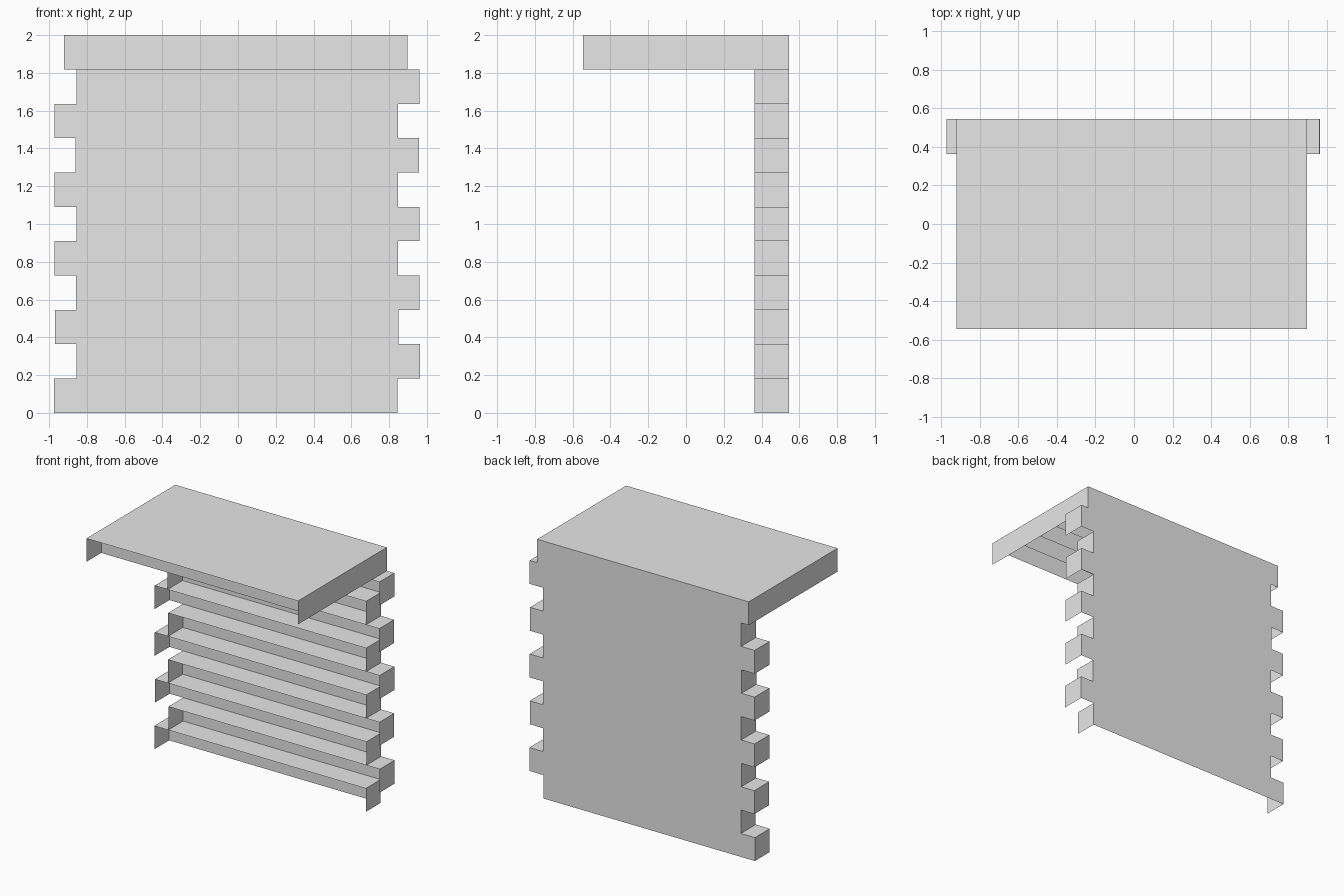
import bpy, bmesh
from mathutils import Matrix, Vector

cube = bpy.data.objects.get("Cube")
if cube:
    bpy.data.objects.remove(cube, do_unlink=True)

GREY = (0.8, 0.8, 0.8, 1)
mat = bpy.data.materials.new("plain grey")
mat.use_nodes = True
mat.diffuse_color = GREY
mat.node_tree.nodes["Principled BSDF"].inputs["Base Color"].default_value = GREY

UNIT = 2 / 11            # beam height and depth
LENGTH = UNIT * 10
BACK_Y = UNIT * 2.5      # centre line of the rear row


def beam(name, x, y, z):
    """Shell beam with top, back and ends; its front and underside are open."""
    bm = bmesh.new()
    bmesh.ops.create_cube(bm, size=1, matrix=Matrix.Diagonal((LENGTH, UNIT, UNIT, 1)))
    bm.normal_update()
    open_faces = [f for f in bm.faces if f.normal.y < -0.5 or f.normal.z < -0.5]
    bmesh.ops.delete(bm, geom=open_faces, context='FACES')
    mesh = bpy.data.meshes.new(name)
    bm.to_mesh(mesh)
    bm.free()
    mesh.materials.append(mat)
    obj = bpy.data.objects.new(name, mesh)
    obj.location = Vector((x, y, z))
    bpy.context.collection.objects.link(obj)


# Wall: ten courses staggered left and right
offsets = [-0.065, 0.055, -0.06, 0.052, -0.062, 0.053, -0.062, 0.05, -0.063, 0.053]
for i, x in enumerate(offsets):
    beam(f"wall_beam_{i + 1}", x, BACK_Y, UNIT * (i + 0.5))

# Roof: six beams side by side, reaching forward from the wall top
for i in range(6):
    beam(f"roof_beam_{i + 1}", -0.012, BACK_Y - UNIT * i, UNIT * 10.5)
